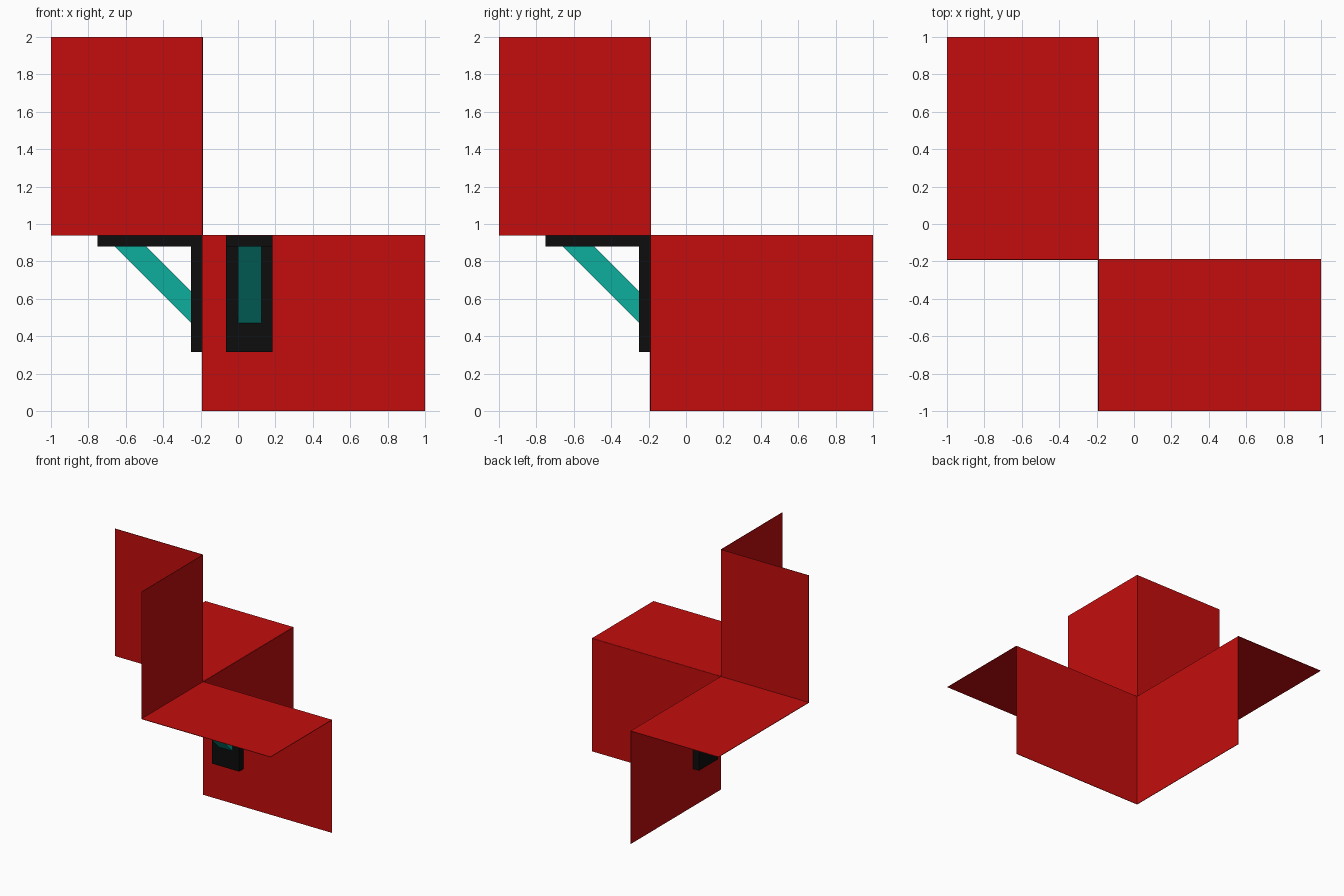
import bpy
import bmesh
from mathutils import Vector

if "Cube" in bpy.data.objects:
    bpy.data.objects.remove(bpy.data.objects["Cube"])


def material(name, rgb):
    mat = bpy.data.materials.new(name)
    mat.use_nodes = True
    color = (*rgb, 1.0)
    mat.diffuse_color = color
    mat.node_tree.nodes["Principled BSDF"].inputs["Base Color"].default_value = color
    return mat


RED = material("panel red", (0.55, 0.004, 0.004))
BLACK = material("bracket black", (0.004, 0.004, 0.004))
TEAL = material("strut teal", (0.004, 0.42, 0.34))

FOLD = -0.19    # where the upright panels cross, in x and y
SHELF = 0.94    # height of the flat panels
SHEET = 0.004   # panel thickness


def finish(name, bm, mat):
    mesh = bpy.data.meshes.new(name)
    bm.to_mesh(mesh)
    bm.free()
    mesh.materials.append(mat)
    obj = bpy.data.objects.new(name, mesh)
    bpy.context.collection.objects.link(obj)
    return obj


def box(name, low, high, mat):
    low, high = Vector(low), Vector(high)
    bm = bmesh.new()
    bmesh.ops.create_cube(bm, size=1)
    bmesh.ops.scale(bm, vec=high - low, verts=bm.verts)
    bmesh.ops.translate(bm, vec=(low + high) / 2, verts=bm.verts)
    return finish(name, bm, mat)


def panel(name, axis, low, high):
    low[axis] -= SHEET / 2
    high[axis] += SHEET / 2
    box(name, low, high, RED)


# Six thin panels meeting at one corner, two on each plane
panel("upper_front_panel", 1, [-1, FOLD, SHELF], [FOLD, FOLD, 2])
panel("lower_front_panel", 1, [FOLD, FOLD, 0], [1, FOLD, SHELF])
panel("upper_side_panel", 0, [FOLD, -1, SHELF], [FOLD, FOLD, 2])
panel("lower_side_panel", 0, [FOLD, FOLD, 0], [FOLD, 1, SHELF])
panel("back_shelf", 2, [-1, FOLD, SHELF], [FOLD, 1, SHELF])
panel("front_shelf", 2, [FOLD, -1, SHELF], [1, FOLD, SHELF])


def extrude_profile(name, profile, start, width, swap, mat, mirrored=False):
    """Sweep an outward/height profile sideways; swap trades x for y."""
    bm = bmesh.new()
    face = bm.faces.new([bm.verts.new((u, start, z)) for u, z in profile])
    swept = bmesh.ops.extrude_face_region(bm, geom=[face], use_keep_orig=True)
    moved = [v for v in swept["geom"] if isinstance(v, bmesh.types.BMVert)]
    bmesh.ops.translate(bm, vec=(0, width, 0), verts=moved)
    bmesh.ops.recalc_face_normals(bm, faces=bm.faces)
    if swap:
        for v in bm.verts:
            v.co.x, v.co.y = v.co.y, v.co.x
        if not mirrored:
            bmesh.ops.reverse_faces(bm, faces=bm.faces)
    return finish(name, bm, mat)


# L-shaped shelf brackets with a diagonal strut
ARM = [(FOLD, SHELF), (-0.75, SHELF), (-0.75, 0.88), (-0.25, 0.88),
       (-0.25, 0.315), (FOLD, 0.315)]
STRUT = [(-0.66, 0.88), (-0.49, 0.88), (-0.25, 0.64), (-0.25, 0.47)]

for side, swap in (("side", False), ("front", True)):
    extrude_profile(side + "_bracket", ARM, -0.065, 0.25, swap, BLACK)
    # The front strut is a plain reflection of the side strut
    extrude_profile(side + "_strut", STRUT, 0.0, 0.125, swap, TEAL, mirrored=True)
